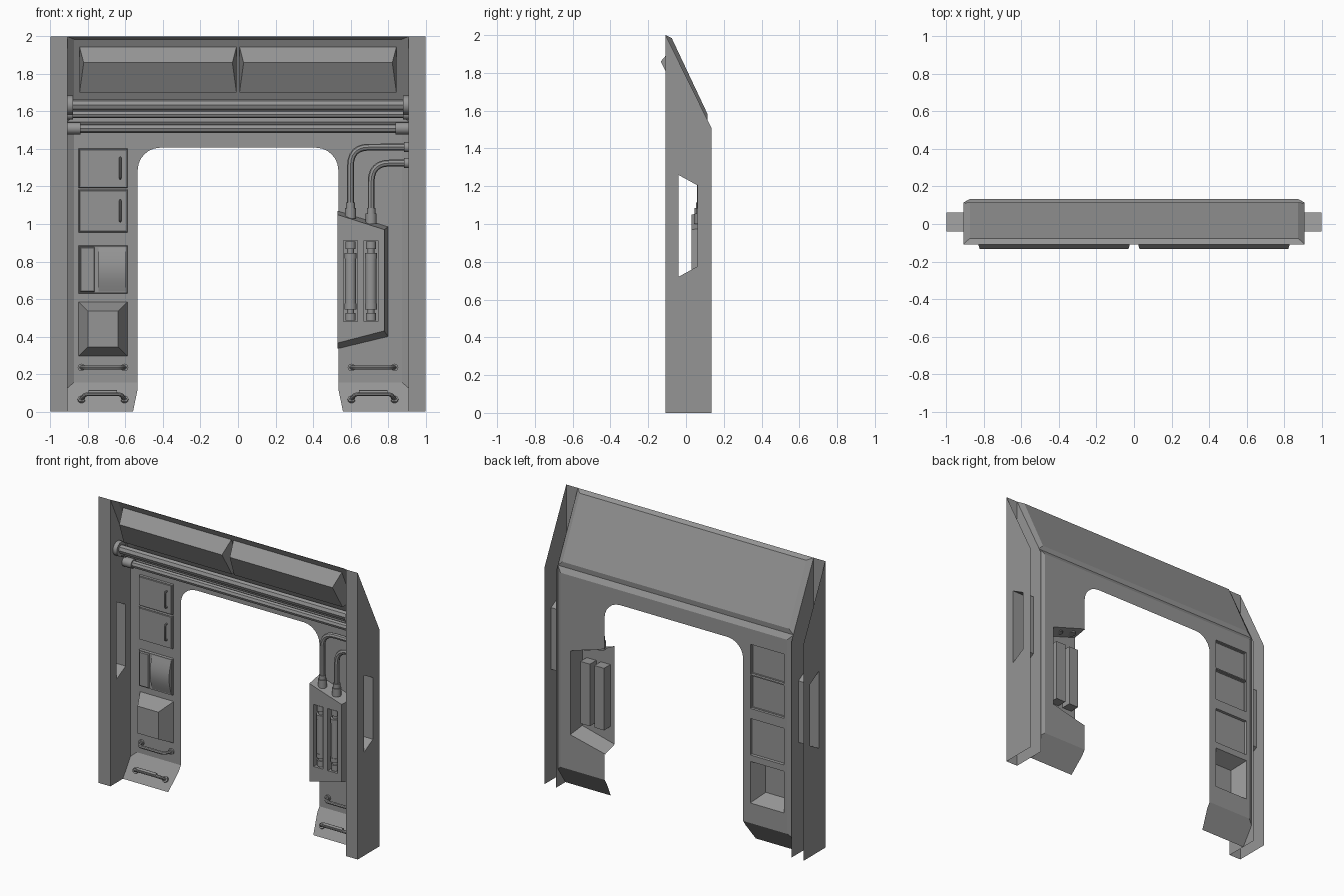
import bpy, bmesh, math
from mathutils import Vector

if "Cube" in bpy.data.objects:
    bpy.data.objects.remove(bpy.data.objects["Cube"])

WALL_Y = 0.134


def make(name, verts, faces):
    me = bpy.data.meshes.new(name)
    me.from_pydata(verts, [], faces)
    me.update()
    ob = bpy.data.objects.new(name, me)
    bpy.context.collection.objects.link(ob)
    return ob


def rect(x0, x1, z0, z1, inset=0.0):
    i = inset
    return [(x0 + i, z0 + i), (x1 - i, z0 + i), (x1 - i, z1 - i), (x0 + i, z1 - i)]


def sheet(name, loops, place, normal):
    """Flat sheet: first loop is the outline, the others are holes."""
    bm = bmesh.new()
    edges = []
    for loop in loops:
        vs = [bm.verts.new(place(p)) for p in loop]
        edges += [bm.edges.new((vs[i], vs[(i + 1) % len(vs)])) for i in range(len(vs))]
    bmesh.ops.triangle_fill(bm, use_beauty=True, use_dissolve=False, edges=edges, normal=normal)
    bmesh.ops.dissolve_limit(bm, angle_limit=0.01, verts=bm.verts, edges=bm.edges)
    ob = make(name, [], [])
    bm.to_mesh(ob.data)
    bm.free()
    return ob


def tray(name, r, steps):
    """Stepped panel: rings of (inset, y) closed by a cap."""
    verts, faces = [], []
    for inset, y in steps:
        verts += [(x, y, z) for x, z in rect(*r, inset)]
    for k in range(len(steps) - 1):
        a = 4 * k
        faces += [(a + i, a + (i + 1) % 4, a + 4 + (i + 1) % 4, a + 4 + i) for i in range(4)]
    n = len(verts)
    faces.append((n - 4, n - 3, n - 2, n - 1))
    return make(name, verts, faces)


def smooth(ob):
    bpy.ops.object.select_all(action='DESELECT')
    ob.select_set(True)
    bpy.context.view_layer.objects.active = ob
    if ob.type == 'CURVE':
        bpy.ops.object.convert(target='MESH')
    bpy.ops.object.shade_smooth_by_angle(angle=math.radians(40))


def rod(name, a, b, r, sides=16):
    a, b = Vector(a), Vector(b)
    bpy.ops.mesh.primitive_cylinder_add(vertices=sides, radius=r, depth=(b - a).length, location=(a + b) / 2)
    ob = bpy.context.object
    ob.name = name
    ob.rotation_euler = (b - a).to_track_quat('Z', 'Y').to_euler()
    smooth(ob)


def tube(name, pts, r, bend=0.0, seg=6):
    """Round tube along a path with rounded corners."""
    pts = [Vector(p) for p in pts]
    path = [pts[0]]
    for p, q, s in zip(pts, pts[1:], pts[2:]):
        a, b = q + (p - q).normalized() * bend, q + (s - q).normalized() * bend
        for i in range(seg + 1):
            t = i / seg
            path.append(a * (1 - t) ** 2 + q * 2 * t * (1 - t) + b * t * t)
    path.append(pts[-1])
    cu = bpy.data.curves.new(name, 'CURVE')
    cu.dimensions, cu.bevel_depth, cu.bevel_resolution, cu.use_fill_caps = '3D', r, 2, True
    sp = cu.splines.new('POLY')
    sp.points.add(len(path) - 1)
    for pt, co in zip(sp.points, path):
        pt.co = (*co, 1)
    ob = bpy.data.objects.new(name, cu)
    bpy.context.collection.objects.link(ob)
    smooth(ob)


# Side pillars: two plates, a front strip and a window tunnel
profile = [(-.108, 0), (.134, 0), (.134, 1.51), (-.108, 2)]
window = [(-.04, .72), (.06, .775), (.06, 1.205), (-.04, 1.26)]
for s in (-1, 1):
    for x, nm in ((.91, "pillar_inner_plate"), (1.0, "pillar_outer_plate")):
        sheet(nm, [profile, window], lambda p, x=x: (s * x, p[0], p[1]), (s, 0, 0))
    make("pillar_front", [(s * .91, -.108, 0), (s, -.108, 0), (s, -.108, 2), (s * .91, -.108, 2)], [(0, 1, 2, 3)])
    make("window_tunnel", [(s * x, y, z) for x in (.91, 1) for y, z in window],
         [(i, (i + 1) % 4, 4 + (i + 1) % 4, 4 + i) for i in range(4)])

# Sloping header tray
outer = [(-.91, -.108, 2), (.91, -.108, 2), (.91, .112, 1.545), (-.91, .112, 1.545)]
inner = [(-.875, -.076, 1.985), (.875, -.076, 1.985), (.875, .115, 1.58), (-.875, .115, 1.58)]
make("header_panel", outer + inner,
     [(i, (i + 1) % 4, 4 + (i + 1) % 4, 4 + i) for i in range(4)] + [(4, 5, 6, 7)])

# Main wall with rounded doorway, a notch for the gauge box and cut-outs for panels
arc = [(.415 + .12 * math.cos(a), 1.287 + .12 * math.sin(a)) for a in [math.pi / 12 * i for i in range(7)]]
notch = [(.535, .337), (.80, .40), (.80, .985), (.535, 1.068)]
outline = ([(.875, 1.51), (.875, .155), (.535, .155)] + notch + arc +
           [(-x, z) for x, z in reversed(arc)] + [(-.535, .155), (-.875, .155), (-.875, 1.51)])
lockers = [(-.85, -.59, 1.193, 1.403), (-.85, -.59, .955, 1.185)]
bay = (-.85, -.59, .63, .885)
block = (-.85, -.59, .295, .585)
sheet("main_wall", [outline] + [rect(*r) for r in lockers + [bay, block]],
      lambda p: (p[0], WALL_Y, p[1]), (0, -1, 0))

# Wall edge chamfers and sloped feet
make("wall_top_chamfer", [(-.91, .112, 1.545), (.91, .112, 1.545), (.875, WALL_Y, 1.51), (-.875, WALL_Y, 1.51)], [(0, 1, 2, 3)])


def foot_y(z):
    return WALL_Y - (.155 - z) * .67


for s in (-1, 1):
    make("wall_side_chamfer", [(s * .91, .113, 1.545), (s * .875, WALL_Y, 1.51),
                               (s * .875, WALL_Y, .155), (s * .91, .114, .125)], [(0, 1, 2, 3)])
    foot = [(.875, .155), (.535, .155), (.535, .12), (.56, 0), (.91, 0), (.91, .125)]
    make("foot_plate", [(s * x, foot_y(z), z) for x, z in foot], [tuple(range(6))])

    # Grab handles on the wall and on the foot
    for z, n in ((.235, Vector((0, -1, 0))), (.06, Vector((0, -.83, .56)))):
        base = Vector((0, foot_y(z) if z < .155 else WALL_Y, z)) + n * .003
        ends = [base + Vector((s * .72 + d, 0, 0)) for d in (-.115, .115)]
        top = [e + n * .055 + Vector((d, 0, 0)) for e, d in zip(ends, (.02, -.02))]
        tube("grab_handle", [ends[0] + n * .008, top[0], top[1], ends[1] + n * .008], .011, .02, 4)
        if z < .155:
            up = Vector((0, 0, .012))
            rod("handle_grip", top[0].lerp(top[1], .1) + up, top[0].lerp(top[1], .9) + up, .009, 12)
        for e in ends:
            rod("handle_boss", e, e + n * .012, .02, 12)

# Locker doors with pulls
for r in lockers:
    tray("locker_door", r, [(0, WALL_Y), (.002, .12), (.006, .12), (.008, .116)])
    zc = (r[2] + r[3]) / 2
    tube("locker_pull", [(-.628, .112, zc - .055), (-.628, .092, zc - .055),
                         (-.628, .092, zc + .055), (-.628, .112, zc + .055)], .006, .01, 3)

# Split equipment bay: frame, flat cover and curved cover
tray("bay_frame", bay, [(0, WALL_Y), (.003, .118)])
tray("bay_flat_cover", (-.842, -.765, .638, .877), [(0, .117), (.004, .108)])
N = 8
arc_pts = [(.117 - .025 * math.sin(math.pi * i / N), .64 + .235 * i / N) for i in range(N + 1)]
smooth(make("bay_curved_cover", [(x, y, z) for x in (-.745, -.597) for y, z in arc_pts],
            [(i, i + 1, N + 2 + i, N + 1 + i) for i in range(N)] +
            [tuple(range(N + 1)), tuple(range(N + 1, 2 * N + 2))]))

# Tapered block
tray("tapered_block", block, [(0, WALL_Y), (.05, .035)])

# Gauge box with two recesses
front = [(.53, .365), (.78, .43), (.78, .97), (.53, 1.05)]
back = [(.53, .335), (.80, .40), (.80, .985), (.53, 1.07)]
slots = [(.563, .637, .48, .913), (.672, .746, .48, .913)]
sheet("gauge_box_front", [front] + [rect(*r) for r in slots], lambda p: (p[0], .03, p[1]), (0, -1, 0))
make("gauge_box_sides", [(x, .03, z) for x, z in front] + [(x, WALL_Y, z) for x, z in back],
     [(i, i + 1, i + 5, i + 4) for i in range(3)])
for r in slots:
    tray("canister_recess", r, [(0, .03), (0, .10)])
    x = (r[0] + r[1]) / 2
    for z0, z1, rad in ((.555, .835, .03), (.485, .908, .018), (.485, .525, .027), (.868, .908, .027),
                        (.545, .575, .033), (.815, .845, .033)):
        rod("canister", (x, .063, z0), (x, .063, z1), rad)

# Cables from the gauge box to the pillar
for x, z0, z in ((.60, 1.03, 1.41), (.71, 1.0, 1.325)):
    tube("cable", [(x, .075, z0), (x, .075, z), (.91, .075, z)], .018, .10)
    rod("cable_collar", (x, .075, z0), (x, .075, z0 + .055), .029)
    rod("cable_collar_neck", (x, .075, z0 + .05), (x, .075, z0 + .085), .023)
    rod("cable_end", (.885, .075, z), (.91, .075, z), .027)

# Overhead angled panels
for s in (-1, 1):
    x0, x1, i = .008, .845, .022
    vs = []
    for (y, z), d in zip([(-.062, 1.945), (-.134, 1.86), (-.054, 1.70), (.053, 1.70)], (0, i, 0, 0)):
        vs += [(s * (x0 + d), y, z), (s * (x1 - d), y, z)]
    make("overhead_panel", vs, [(0, 1, 3, 2), (2, 3, 5, 4), (4, 5, 7, 6), (0, 2, 4, 6), (1, 3, 5, 7)])

# Header pipes with end fittings
for y, z, r, fr, fl in ((-.03, 1.635, .03, .05, .03), (.02, 1.585, .02, .028, .03), (.05, 1.51, .024, .032, .07)):
    rod("header_pipe", (-.91, y, z), (.91, y, z), r, 8)
    for s in (-1, 1):
        rod("pipe_fitting", (s * .91, y, z), (s * (.91 - fl), y, z), fr)

# Dark grey finish
mat = bpy.data.materials.new("dark_grey")
mat.diffuse_color = (.3, .3, .3, 1)
mat.use_nodes = True
mat.node_tree.nodes["Principled BSDF"].inputs["Base Color"].default_value = mat.diffuse_color
for ob in bpy.data.objects:
    ob.data.materials.append(mat)
